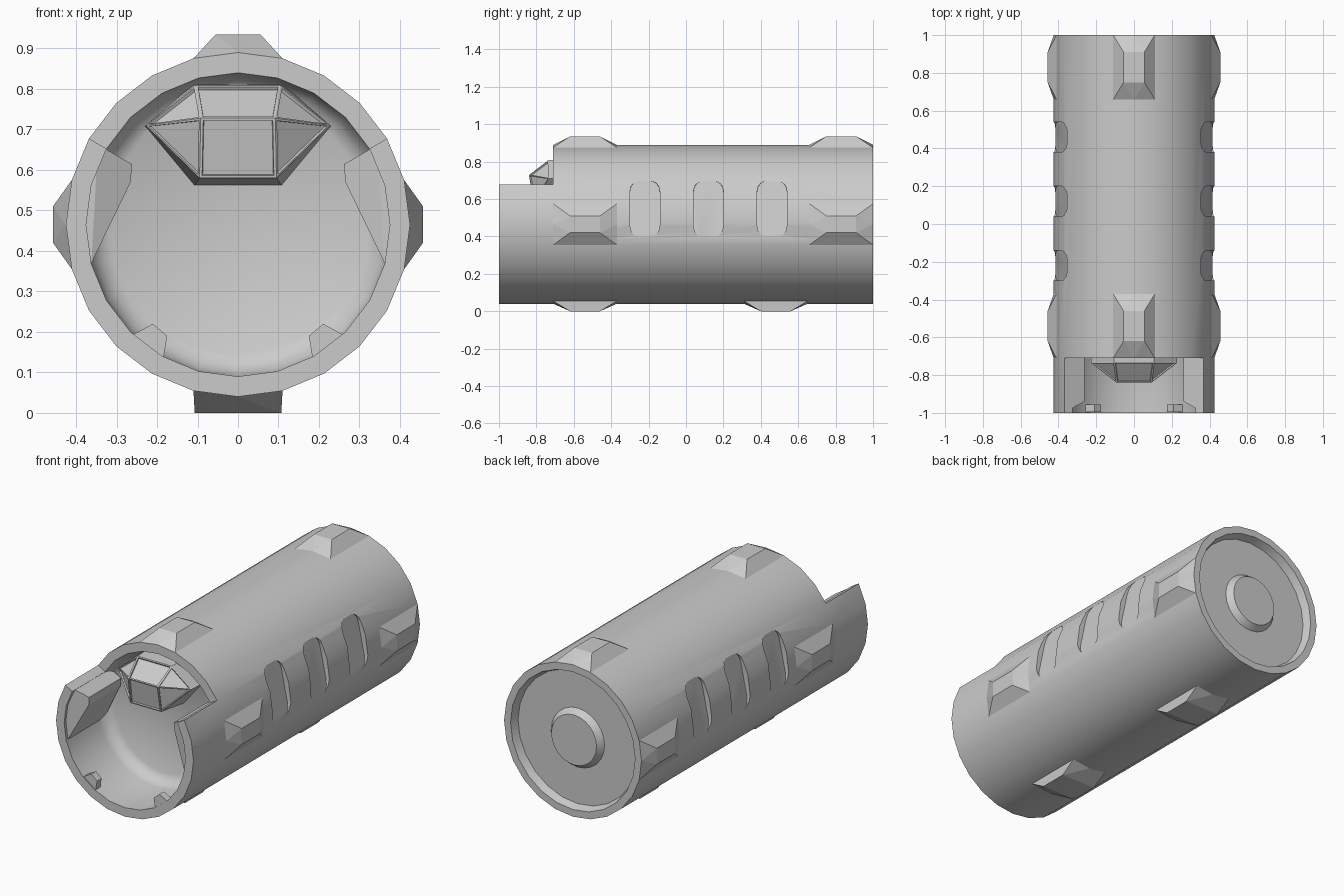
import bpy, bmesh, math

if "Cube" in bpy.data.objects:
    bpy.data.objects.remove(bpy.data.objects["Cube"])

CZ, R, RI, N = 0.465, 0.425, 0.375, 24
CUT = -0.71                      # where the open front bay begins

grey = bpy.data.materials.new("mid grey")
grey.diffuse_color = (0.6, 0.6, 0.6, 1)
grey.use_nodes = True
grey.node_tree.nodes["Principled BSDF"].inputs["Base Color"].default_value = grey.diffuse_color


def finish(bm, name, smooth=False):
    bmesh.ops.recalc_face_normals(bm, faces=bm.faces)
    me = bpy.data.meshes.new(name)
    bm.to_mesh(me)
    bm.free()
    me.materials.append(grey)
    ob = bpy.data.objects.new(name, me)
    bpy.context.collection.objects.link(ob)
    if smooth:
        smooth_by_angle(ob)
    return ob


def activate(ob):
    bpy.ops.object.select_all(action='DESELECT')
    ob.select_set(True)
    bpy.context.view_layer.objects.active = ob


def smooth_by_angle(ob):
    activate(ob)
    bpy.ops.object.shade_smooth_by_angle(angle=math.radians(35))


def hull(name, pts):
    bm = bmesh.new()
    for p in pts:
        bm.verts.new(p)
    res = bmesh.ops.convex_hull(bm, input=bm.verts[:])
    junk = [v for v in bm.verts if not v.link_faces]
    bmesh.ops.delete(bm, geom=junk, context='VERTS')
    bmesh.ops.dissolve_limit(bm, angle_limit=0.02, verts=bm.verts[:], edges=bm.edges[:])
    return finish(bm, name)


def polar(a, t, r, y):
    """Point at radius r, sideways offset t, about direction a (0 = up, clockwise from front)."""
    s, c = math.sin(a), math.cos(a)
    return (r * s + t * c, y, CZ + r * c - t * s)


# Capsule body: lathed profile (radius, y), back boss -> rear rim -> front bay wall
prof = [(0, .99), (.14, .99), (.165, .955), (.37, .955), (.385, 1), (R, 1),
        (R, CUT), (R, -1), (RI, -1), (RI, CUT),
        (.367, -.68), (.348, -.655), (.32, -.64), (0, -.632)]
bm = bmesh.new()
rings = [[bm.verts.new(polar(math.tau * i / N, 0, r, y)) for i in range(N)] for r, y in prof]
for i in range(N):
    j = (i + 1) % N
    opened = i < 4 or i >= N - 4          # upper 120 degrees of the bay are open
    for k in range(len(prof) - 1):
        if opened and k in (6, 7, 8):
            continue
        bm.faces.new((rings[k][i], rings[k][j], rings[k + 1][j], rings[k + 1][i]))
    if opened:
        bm.faces.new((rings[6][i], rings[6][j], rings[9][j], rings[9][i]))
for i in (4, N - 4):
    bm.faces.new([rings[k][i] for k in (6, 7, 8, 9)])
bmesh.ops.delete(bm, geom=[v for v in bm.verts if not v.link_faces], context='VERTS')
bmesh.ops.remove_doubles(bm, verts=bm.verts[:], dist=1e-5)
bmesh.ops.dissolve_degenerate(bm, edges=bm.edges[:], dist=1e-6)
body = finish(bm, "capsule_body")

# Window recesses cut in both sides
hw, hh = .08, .152
outline = []
for cy, cz, a0 in ((1, 1, 0), (-1, 1, 90), (-1, -1, 180), (1, -1, 270)):
    for d in (0, 30, 60, 90):
        a = math.radians(a0 + d)
        outline.append((cy * (hw - .045) + .045 * math.cos(a), cz * (hh - .06) + .06 * math.sin(a)))
for side in (1, -1):
    for yc in (-.22, .12, .46):
        ang = side * math.radians(78)
        pts = [polar(ang, -side * t, r, yc + y) for y, t in outline for r in (.394, .6)]
        cutter = hull("window_cutter", pts)
        cutter.hide_render = True
        activate(body)
        mod = body.modifiers.new("window", 'BOOLEAN')
        mod.operation, mod.solver, mod.object = 'DIFFERENCE', 'EXACT', cutter
        bpy.ops.object.modifier_apply(modifier=mod.name)
        bpy.data.objects.remove(cutter)
smooth_by_angle(body)


# Raised bumper pads around the hull
def pad(name, deg, y0, top_r, half_top):
    a, y1 = math.radians(deg), y0 + .34
    pts = []
    for y in (y0, y1):
        pts += [polar(a, t, r, y) for t, r in ((-.11, .4105), (.11, .4105), (0, R))]
    pts += [polar(a, t, top_r, y) for t in (-half_top, half_top) for y in (y0 + .09, y1 - .09)]
    hull(name, pts)


for y0 in (CUT, .66):
    pad("top_pad", 0, y0, .47, .055)
    pad("right_pad", 90, y0, .457, .045)
    pad("left_pad", -90, y0, .457, .045)
for y0 in (CUT, .31):
    pad("bottom_pad", 180, y0, .465, .107)

# Inner side fins and small lower clips in the bay
for s in (1, -1):
    wall = ((.346, .663), (.362, .37), (.385, .44))
    inner = ((.262, .614), (.265, .57))
    hull("bay_fin", [(s * x, y, z) for x, z in wall for y in (-.985, -.66)]
         + [(s * x, y, z) for x, z in inner for y in (-.94, -.66)])
    hull("lower_clip", [(s * x, y, z) for y in (-.995, -.955)
                        for x, z in ((.265, .19), (.21, .22), (.175, .19), (.185, .13))])

# Faceted canopy with inset panes
bm = bmesh.new()
half = {"b_top": (.11, -.63, .812), "b_tip": (.23, -.63, .708), "b_bot": (.108, -.63, .562),
        "top": (.105, -.735, .808), "tip": (.228, -.735, .71),
        "ridge": (.092, -.84, .728), "low": (.095, -.815, .58)}
V = {(k, s): bm.verts.new((s * p[0], p[1], p[2])) for k, p in half.items() for s in (1, -1)}


def quad(*keys):
    return bm.faces.new([V[k] for k in keys])


panes = [quad((u, 1), (u, -1), (v, -1), (v, 1)) for u, v in (("top", "ridge"), ("ridge", "low"))]
for s in (1, -1):
    panes.append(quad(("top", s), ("tip", s), ("ridge", s)))
    panes.append(quad(("ridge", s), ("tip", s), ("low", s)))
    quad(("b_top", s), ("b_tip", s), ("tip", s), ("top", s))
    quad(("b_tip", s), ("b_bot", s), ("low", s), ("tip", s))
quad(("b_top", 1), ("b_top", -1), ("top", -1), ("top", 1))
quad(("b_bot", 1), ("b_bot", -1), ("low", -1), ("low", 1))
bmesh.ops.recalc_face_normals(bm, faces=bm.faces)
bmesh.ops.inset_individual(bm, faces=panes, thickness=.009, depth=0)
bmesh.ops.inset_individual(bm, faces=panes, thickness=.002, depth=-.008)
finish(bm, "canopy")
